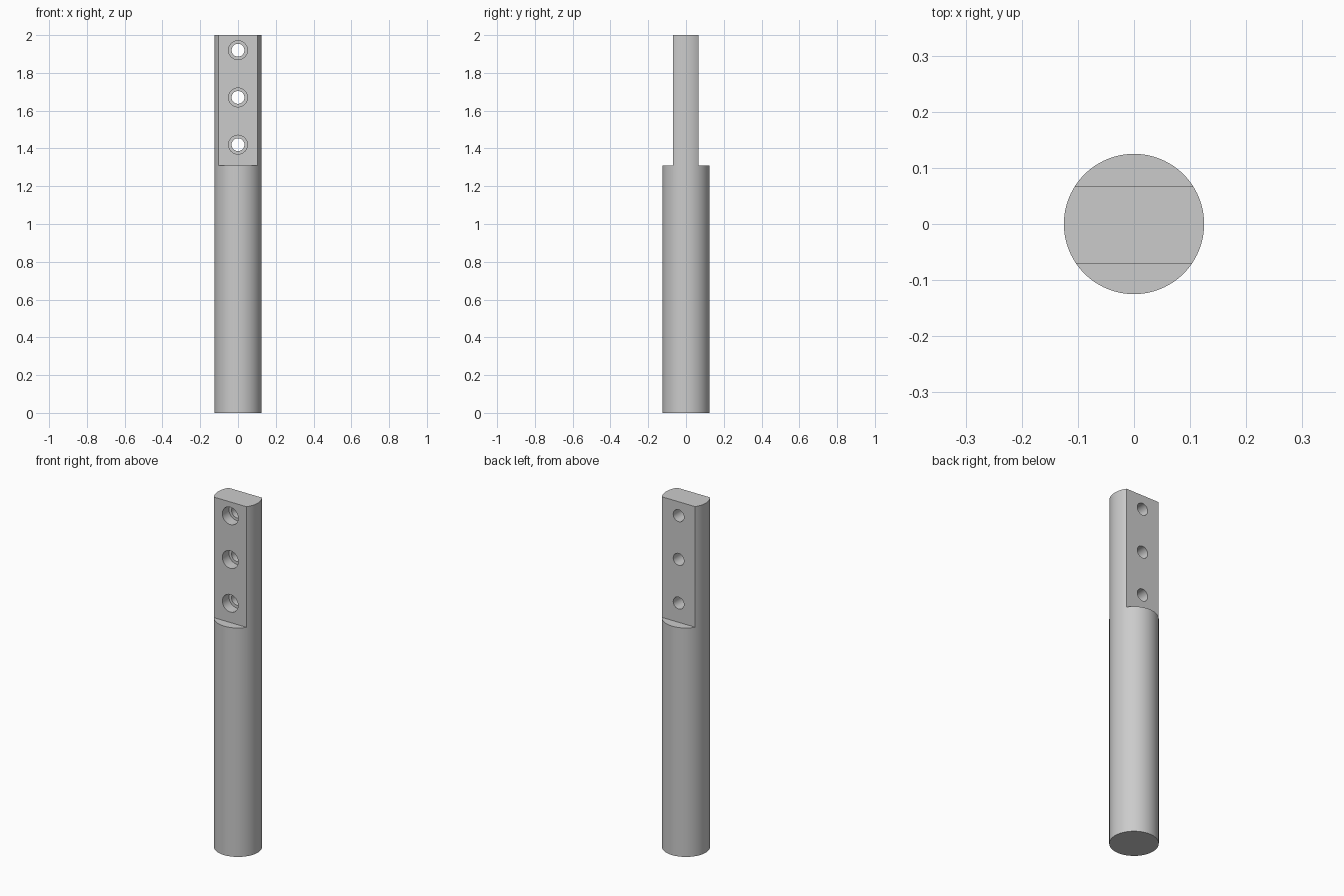
import bpy
import math

default = bpy.data.objects.get("Cube")
if default:
    bpy.data.objects.remove(default, do_unlink=True)

RADIUS = 0.125
HEIGHT = 2.0
SHOULDER = 1.31
FRONT_FLAT, BACK_FLAT = -0.07, 0.067

steel = bpy.data.materials.new("grey steel")
steel.use_nodes = True
colour = (0.6, 0.6, 0.6, 1)
steel.diffuse_color = colour
steel.node_tree.nodes["Principled BSDF"].inputs["Base Color"].default_value = colour


def cut(target, cutter):
    """Subtract the active cutter from the target, then discard it."""
    mod = target.modifiers.new("cut", 'BOOLEAN')
    mod.operation = 'DIFFERENCE'
    mod.solver = 'EXACT'
    mod.object = cutter
    bpy.context.view_layer.objects.active = target
    bpy.ops.object.modifier_apply(modifier=mod.name)
    bpy.data.objects.remove(cutter, do_unlink=True)


def box(y0, y1, z0, z1):
    bpy.ops.mesh.primitive_cube_add(size=1, location=(0, (y0 + y1) / 2, (z0 + z1) / 2))
    ob = bpy.context.object
    ob.scale = (1, y1 - y0, z1 - z0)
    bpy.context.view_layer.update()
    return ob


def bore(radius, y0, y1, z):
    bpy.ops.mesh.primitive_cylinder_add(
        vertices=48, radius=radius, depth=y1 - y0,
        location=(0, (y0 + y1) / 2, z), rotation=(math.pi / 2, 0, 0))
    return bpy.context.object


# Round post
bpy.ops.mesh.primitive_cylinder_add(vertices=96, radius=RADIUS, depth=HEIGHT,
                                    location=(0, 0, HEIGHT / 2))
post = bpy.context.object
post.name = "post"
post.data.materials.append(steel)

# Flats milled on the front and back of the upper end
cut(post, box(-0.5, FRONT_FLAT, SHOULDER, HEIGHT + 0.5))
cut(post, box(BACK_FLAT, 0.5, SHOULDER, HEIGHT + 0.5))

# Through holes, counterbored from the front
for z in (1.42, 1.67, 1.92):
    cut(post, bore(0.034, -0.3, 0.3, z))
    cut(post, bore(0.05, -0.3, FRONT_FLAT + 0.06, z))

# Smooth round surfaces with sharp edges
bpy.ops.object.select_all(action='DESELECT')
post.select_set(True)
bpy.context.view_layer.objects.active = post
bpy.ops.object.shade_smooth_by_angle(angle=math.radians(30))
